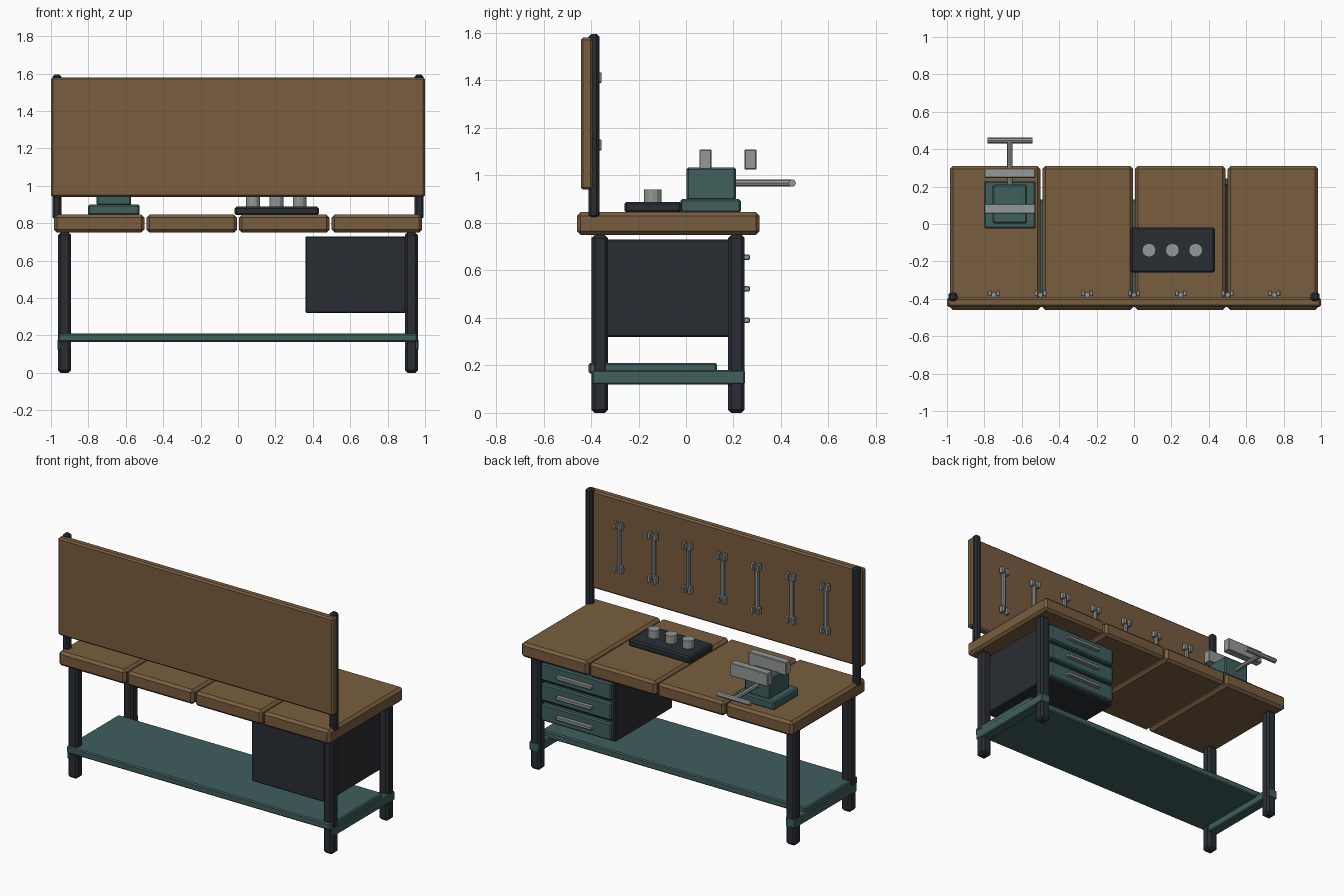
import bpy, math

if "Cube" in bpy.data.objects:
    bpy.data.objects.remove(bpy.data.objects["Cube"])


def material(name, rgb):
    m = bpy.data.materials.new(name)
    m.diffuse_color = (*rgb, 1)
    m.use_nodes = True
    m.node_tree.nodes["Principled BSDF"].inputs["Base Color"].default_value = m.diffuse_color
    return m


WOOD = material("wood", (0.19, 0.11, 0.05))
TEAL = material("teal_paint", (0.05, 0.115, 0.11))
DARK = material("dark_steel", (0.022, 0.027, 0.033))
METAL = material("bare_metal", (0.29, 0.32, 0.31))


def box(name, x, y, z, mat, bevel=0.0):
    """Box from (min, max) ranges with a single-segment chamfer."""
    r = (x, y, z)
    bpy.ops.mesh.primitive_cube_add(size=1, location=[(a + b) / 2 for a, b in r])
    o = bpy.context.object
    o.name = name
    o.scale = [b - a for a, b in r]
    bpy.ops.object.transform_apply(location=False, rotation=False, scale=True)
    o.data.materials.append(mat)
    if bevel:
        m = o.modifiers.new("chamfer", "BEVEL")
        m.width = bevel
        m.segments = 1
    return o


def rod(name, centre, radius, length, mat, axis="Z", sides=8):
    rot = {"X": (0, math.pi / 2, 0), "Y": (math.pi / 2, 0, 0), "Z": (0, 0, 0)}[axis]
    bpy.ops.mesh.primitive_cylinder_add(vertices=sides, radius=radius, depth=length,
                                        location=centre, rotation=rot)
    o = bpy.context.object
    o.name = name
    o.data.materials.append(mat)
    return o


def span(centre, size):
    return (centre - size / 2, centre + size / 2)


# Tabletop planks
for i in range(4):
    box(f"top_plank_{i + 1}", span((i - 1.5) * 0.495, 0.485), (-0.46, 0.31),
        (0.75, 0.845), WOOD, 0.016)

# Legs, side rails and board posts, mirrored left and right
for side, s in (("left", -1), ("right", 1)):
    box(f"{side}_front_leg", span(s * 0.927, 0.07), span(-0.363, 0.07), (0, 0.75), DARK, 0.014)
    box(f"{side}_back_leg", span(s * 0.927, 0.07), span(0.212, 0.07), (0, 0.75), DARK, 0.014)
    box(f"{side}_rail", span(s * 0.93, 0.07), (-0.395, 0.248), (0.12, 0.18), TEAL, 0.006)
    box(f"{side}_board_post", span(s * 0.968, 0.046), (-0.411, -0.365), (0.82, 1.595), DARK, 0.011)

# Lower shelf and tool board
box("lower_shelf", (-0.96, 0.96), (-0.41, 0.13), (0.165, 0.21), TEAL, 0.007)
box("tool_board", (-1, 1), (-0.443, -0.393), (0.94, 1.58), WOOD, 0.01)

# Drawer cabinet
box("drawer_cabinet", (0.36, 0.9), (-0.375, 0.215), (0.32, 0.73), DARK, 0.006)
for i, z in enumerate((0.39, 0.5225, 0.655)):
    box(f"drawer_front_{i + 1}", (0.375, 0.885), (0.205, 0.243), span(z, 0.112), TEAL, 0.008)
    box(f"drawer_handle_{i + 1}", span(0.63, 0.26), (0.24, 0.269), span(z, 0.022), METAL, 0.004)

# Vise
VX = -0.664
box("vise_base", span(VX, 0.275), (-0.024, 0.231), (0.843, 0.9), TEAL, 0.008)
box("vise_body", span(VX, 0.185), (0.003, 0.21), (0.895, 1.034), TEAL, 0.008)
box("vise_fixed_jaw", span(VX, 0.273), (0.056, 0.107), (1.025, 1.11), METAL, 0.004)
box("vise_moving_jaw", span(VX, 0.273), (0.246, 0.297), (1.025, 1.11), METAL, 0.004)
rod("vise_screw", (VX, 0.325, 0.968), 0.015, 0.25, METAL, "Y")
rod("vise_handle", (VX, 0.447, 0.968), 0.016, 0.24, METAL, "X")

# Parts tray with sockets
box("parts_tray", (-0.018, 0.432), (-0.26, -0.018), (0.843, 0.888), DARK, 0.009)
for i in range(3):
    rod(f"socket_{i + 1}", (0.08 + i * 0.125, -0.14, 0.91), 0.037, 0.06, METAL, sides=12)

# Hanging double-ended wrenches
for i in range(7):
    x = (i - 3) * 0.25
    rod(f"wrench_{i + 1}_shaft", (x, -0.379, 1.27), 0.014, 0.29, METAL)
    for end, z in (("lower", 1.128), ("upper", 1.412)):
        for side, s in (("left", -1), ("right", 1)):
            box(f"wrench_{i + 1}_{end}_{side}_prong", span(x + s * 0.022, 0.02),
                (-0.385, -0.355), span(z, 0.045), METAL, 0.003)
